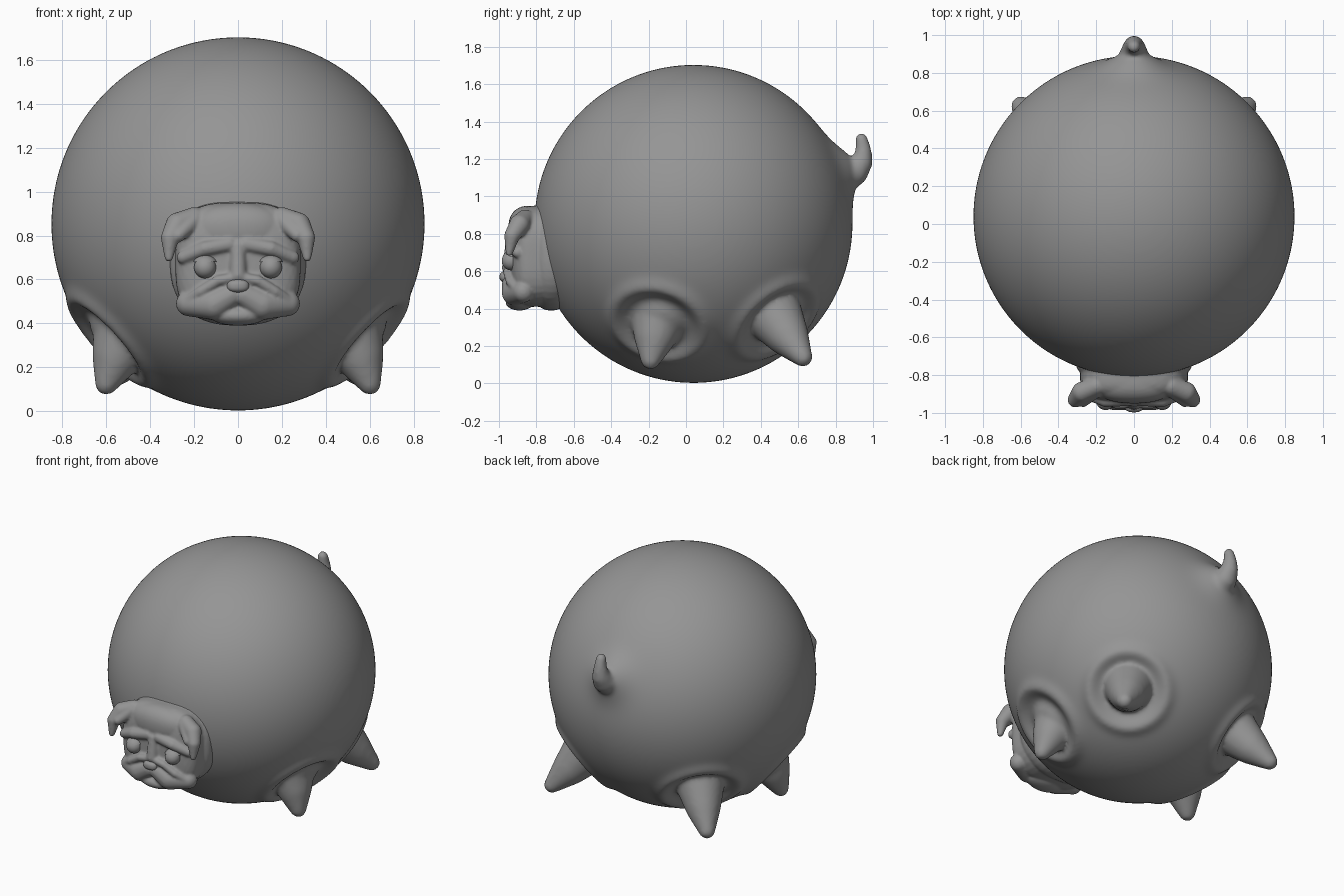
import bpy, bmesh, math
from mathutils import Vector

if "Cube" in bpy.data.objects:
    bpy.data.objects.remove(bpy.data.objects["Cube"])

grey = bpy.data.materials.new("plain grey")
grey.use_nodes = True
COLOUR = (0.3, 0.3, 0.3, 1)
grey.diffuse_color = COLOUR
grey.node_tree.nodes["Principled BSDF"].inputs["Base Color"].default_value = COLOUR


def blob(bm, centre, radii, power=2, detail=4):
    """Ellipsoid; a higher power makes it boxier."""
    verts = bmesh.ops.create_icosphere(bm, subdivisions=detail, radius=1)["verts"]
    for v in verts:
        size = sum(abs(c) ** power for c in v.co) ** (1 / power)
        v.co = Vector(c / size * r for c, r in zip(v.co, radii)) + Vector(centre)
    return verts


def chain(bm, points, sides=(1,), steps=8):
    """Tapered limb of overlapping balls along (x, y, z, radius) points."""
    for side in sides:
        for a, b in zip(points, points[1:]):
            for i in range(steps + 1):
                x, y, z, r = Vector(a).lerp(Vector(b), i / steps)
                blob(bm, (x * side, y, z), (r, r, r), detail=3)


def finish(name, bm, voxel=0, smooth=0):
    mesh = bpy.data.meshes.new(name)
    bm.to_mesh(mesh)
    bm.free()
    obj = bpy.data.objects.new(name, mesh)
    bpy.context.collection.objects.link(obj)
    mesh.materials.append(grey)
    mesh.shade_smooth()
    if voxel:
        fuse = obj.modifiers.new("fuse", 'REMESH')
        fuse.mode = 'VOXEL'
        fuse.voxel_size = voxel
        fuse.use_smooth_shade = True
        soften = obj.modifiers.new("soften", 'SMOOTH')
        soften.factor = 0.5
        soften.iterations = smooth
    return obj


BOTH = (1, -1)
CENTRE = Vector((0, 0.04, 0.853))
RADIUS = 0.85

# Round body with skin folds around the legs and a swelling under the tail
leg_roots = [Vector((s * x, y, z)) for s in BOTH
             for x, y, z in ((0.6, -0.15, 0.31), (0.47, 0.5, 0.32))]
tail_root = Vector((0, 0.84, 1.14))
bm = bmesh.new()
for v in blob(bm, CENTRE, (RADIUS,) * 3, detail=6):
    lift = 0.075 * math.exp(-((v.co - tail_root).length / 0.13) ** 2)
    for root in leg_roots:
        d = (v.co - root).length
        lift += 0.022 * math.exp(-((d - 0.25) / 0.04) ** 2)
        lift -= 0.035 * math.exp(-((d - 0.16) / 0.05) ** 2)
    v.co += (v.co - CENTRE).normalized() * lift

# Stubby legs
chain(bm, [(0.50, -0.14, 0.38, 0.16), (0.55, -0.165, 0.26, 0.115),
           (0.60, -0.19, 0.125, 0.052)], BOTH, 14)
chain(bm, [(0.43, 0.46, 0.38, 0.16), (0.51, 0.54, 0.26, 0.115),
           (0.60, 0.625, 0.14, 0.052)], BOTH, 14)

# Upturned tail
chain(bm, [(0, 0.82, 1.10, 0.10), (0, 0.90, 1.13, 0.075), (0, 0.94, 1.18, 0.058),
           (0, 0.95, 1.24, 0.044), (0, 0.938, 1.308, 0.034)])
finish("body", bm, 0.014, 8)

# Head: neck, skull and forehead
bm = bmesh.new()
blob(bm, (0, -0.72, 0.69), (0.31, 0.13, 0.30), 2.5)
blob(bm, (0, -0.81, 0.68), (0.285, 0.13, 0.27), 3.2)
blob(bm, (0, -0.84, 0.83), (0.22, 0.11, 0.12), 2.3)
# Brows and the ridge between the eyes
chain(bm, [(0.04, -0.93, 0.76, 0.035), (0.15, -0.935, 0.74, 0.035),
           (0.25, -0.90, 0.70, 0.03)], BOTH)
chain(bm, [(0, -0.93, 0.75, 0.035), (0, -0.945, 0.62, 0.04)])
# Muzzle, drooping jowls, chin and cheek folds
chain(bm, [(0.03, -0.93, 0.53, 0.055), (0.11, -0.915, 0.485, 0.07),
           (0.225, -0.87, 0.49, 0.058)], BOTH)
chain(bm, [(0, -0.95, 0.61, 0.025), (0.09, -0.955, 0.595, 0.024),
           (0.17, -0.94, 0.545, 0.024), (0.25, -0.89, 0.49, 0.024)], BOTH)
blob(bm, (0, -0.89, 0.435), (0.13, 0.075, 0.045))
# Folded ears
chain(bm, [(0.20, -0.86, 0.88, 0.05), (0.275, -0.89, 0.85, 0.055),
           (0.31, -0.93, 0.79, 0.042), (0.315, -0.945, 0.70, 0.02)], BOTH)
chain(bm, [(0.20, -0.88, 0.87, 0.04), (0.27, -0.94, 0.80, 0.03)], BOTH)
finish("head", bm, 0.008, 5)

# Eyes, upper lids and nose
for side, label in ((1, "left"), (-1, "right")):
    bm = bmesh.new()
    blob(bm, (side * 0.15, -0.935, 0.655), (0.05, 0.05, 0.05))
    finish(label + "_eye", bm)
    bm = bmesh.new()
    lid = blob(bm, (side * 0.15, -0.93, 0.66), (0.058, 0.055, 0.052))
    bmesh.ops.delete(bm, geom=[v for v in lid if v.co.z < 0.675], context='VERTS')
    finish(label + "_eyelid", bm)
bm = bmesh.new()
blob(bm, (0, -0.965, 0.57), (0.05, 0.032, 0.03), 2.4)
finish("nose", bm)
